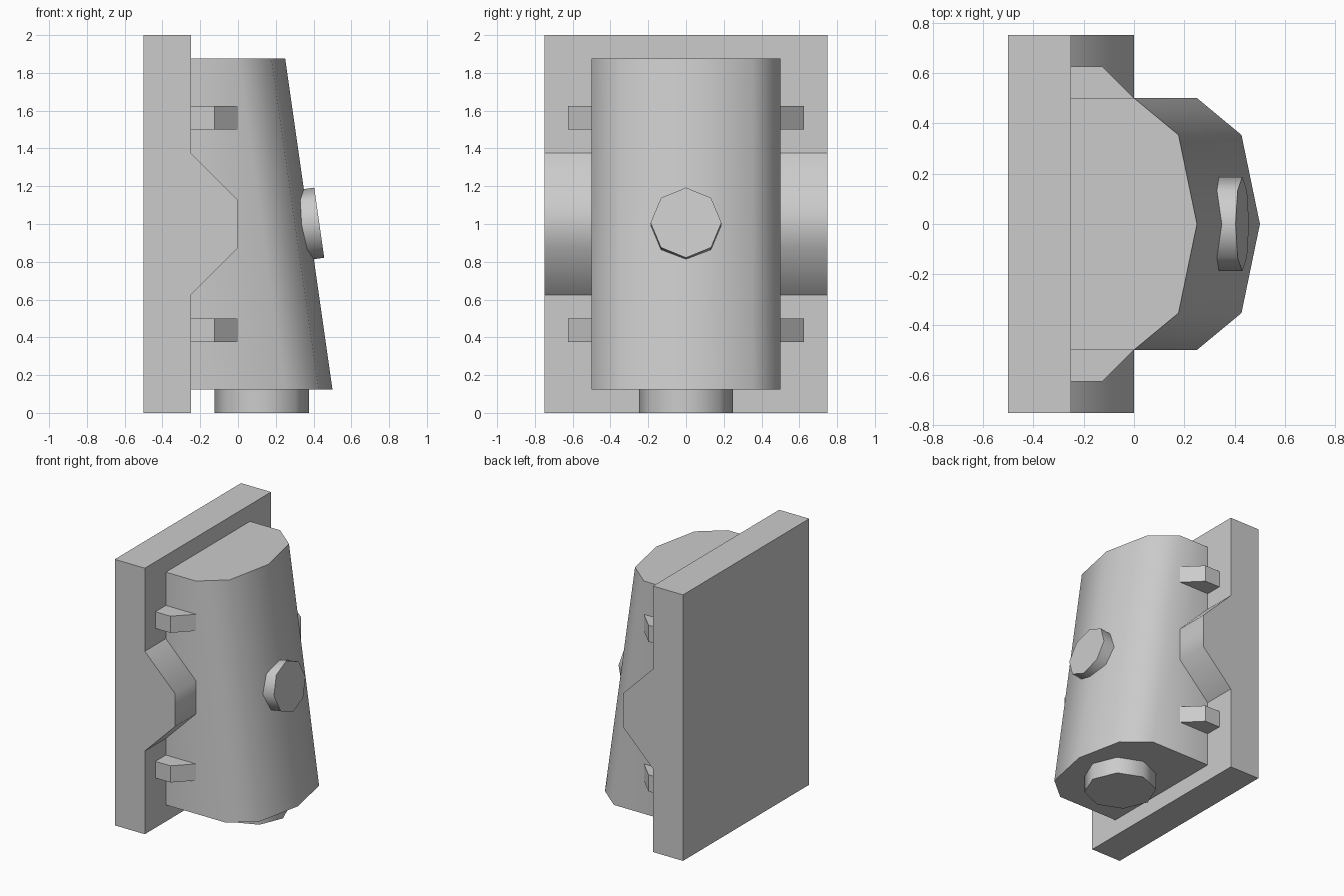
import bpy, bmesh, math
from mathutils import Matrix, Vector

if "Cube" in bpy.data.objects:
    bpy.data.objects.remove(bpy.data.objects["Cube"])


def loft(name, start, end, smooth=False):
    """Closed solid between two matching 3D outlines."""
    bm = bmesh.new()
    a = [bm.verts.new(p) for p in start]
    b = [bm.verts.new(p) for p in end]
    n = len(a)
    bm.faces.new(a)
    bm.faces.new(b)
    for i in range(n):
        j = (i + 1) % n
        bm.faces.new((a[i], a[j], b[j], b[i]))
    bmesh.ops.recalc_face_normals(bm, faces=bm.faces)
    mesh = bpy.data.meshes.new(name)
    bm.to_mesh(mesh)
    bm.free()
    if smooth:
        mesh.shade_smooth()
        mesh.set_sharp_from_angle(angle=math.radians(50))
    obj = bpy.data.objects.new(name, mesh)
    bpy.context.collection.objects.link(obj)
    return obj


def octagon(radius, z):
    return [Vector((radius * math.cos(i * math.pi / 4),
                    radius * math.sin(i * math.pi / 4), z)) for i in range(8)]


def upright(profile, z0, z1):
    return [(x, y, z0) for x, y in profile], [(x, y, z1) for x, y in profile]


# Back plate
plate = [(-0.5, -0.75), (-0.25, -0.75), (-0.25, 0.75), (-0.5, 0.75)]
loft("back_plate", *upright(plate, 0, 2))


# Body: flat back, faceted half-ellipse front that leans back towards the top
def body_outline(shift, z):
    arc = [math.radians(a) for a in (-90, -45, 0, 45, 90)]
    front = [(shift + 0.25 * math.cos(a), 0.5 * math.sin(a), z) for a in arc]
    return [(-0.25, -0.5, z)] + front + [(-0.25, 0.5, z)]


loft("body", body_outline(0.25, 0.125), body_outline(0, 1.875), smooth=True)

# Side wings: trapezoid bracket running across behind the body
wing = [(-0.25, 0.625), (0, 0.875), (0, 1.125), (-0.25, 1.375)]
loft("side_wings", [(x, -0.75, z) for x, z in wing],
     [(x, 0.75, z) for x, z in wing], smooth=True)

# Four small chamfered clips on the body sides
for side in (-1, 1):
    clip = [(-0.25, 0.5 * side), (-0.25, 0.625 * side),
            (-0.125, 0.625 * side), (0, 0.5 * side)]
    for z in (0.375, 1.5):
        loft("clip", *upright(clip, z, z + 0.125))

# Foot under the body
foot = loft("foot", octagon(0.25, 0), octagon(0.25, 0.125), smooth=True)
foot.location.x = 0.125

# Round button, square to the leaning front
button = loft("button", octagon(0.1875, -0.12), octagon(0.1875, 0), smooth=True)
tilt = math.pi / 2 - math.atan(0.25 / 1.75)
button.matrix_world = Matrix.Translation((0.43, 0, 1.007)) @ Matrix.Rotation(tilt, 4, 'Y')
